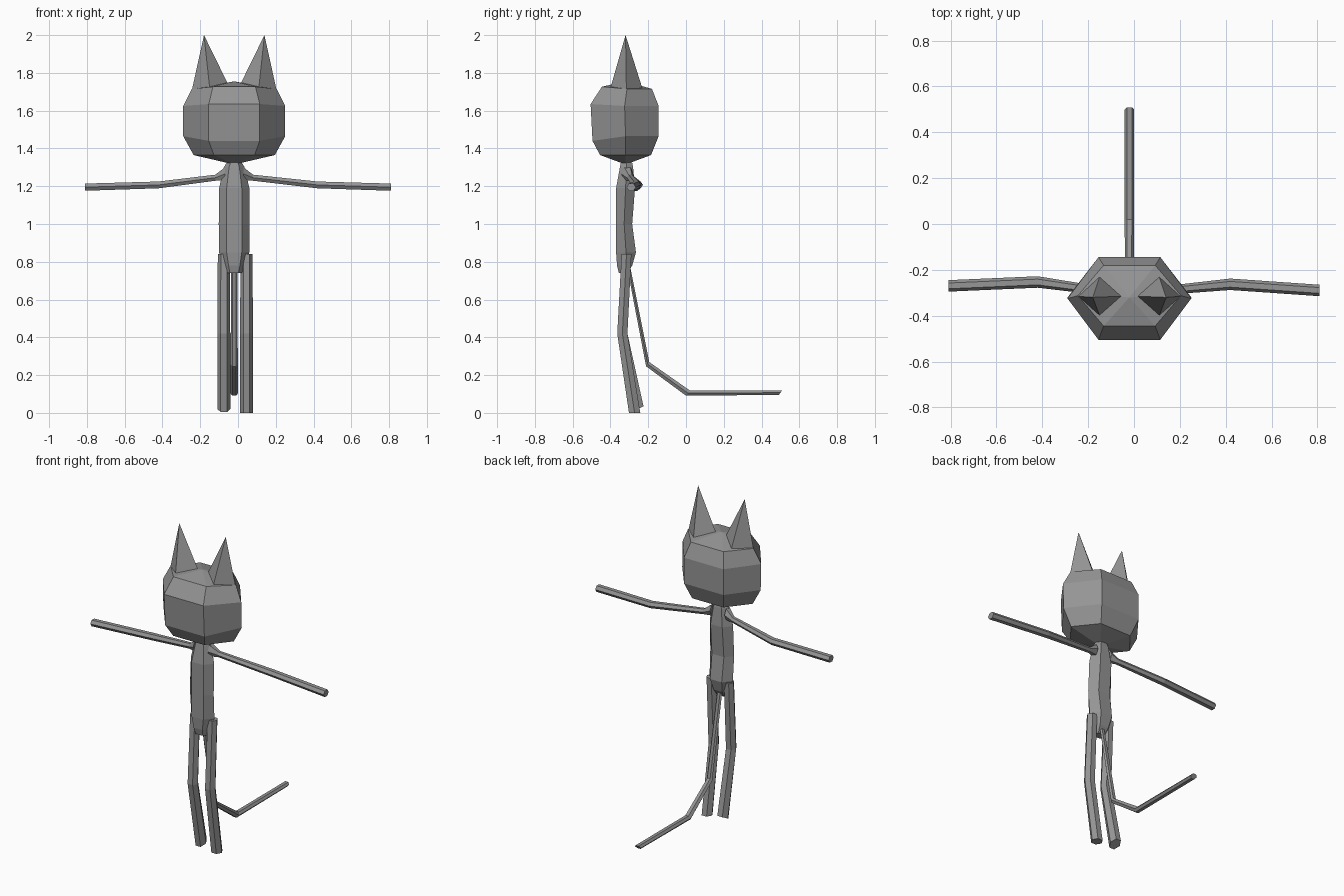
import bpy, bmesh, math
from mathutils import Vector

if "Cube" in bpy.data.objects:
    bpy.data.objects.remove(bpy.data.objects["Cube"])

CX = -0.02  # body centre line
grey = bpy.data.materials.new("grey")
grey.diffuse_color = (0.3, 0.3, 0.3, 1)
grey.use_nodes = True
grey.node_tree.nodes["Principled BSDF"].inputs["Base Color"].default_value = grey.diffuse_color


def finish(name, bm):
    bmesh.ops.recalc_face_normals(bm, faces=bm.faces)
    mesh = bpy.data.meshes.new(name)
    bm.to_mesh(mesh)
    bm.free()
    mesh.materials.append(grey)
    obj = bpy.data.objects.new(name, mesh)
    bpy.context.collection.objects.link(obj)
    return obj


def loft(name, rings):
    """Skin a list of vertex rings; a one-point ring makes a tip."""
    bm = bmesh.new()
    loops = [[bm.verts.new(p) for p in ring] for ring in rings]
    for a, b in zip(loops, loops[1:]):
        n = max(len(a), len(b))
        for i in range(n):
            j = (i + 1) % n
            if len(a) == 1:
                bm.faces.new((a[0], b[i], b[j]))
            elif len(b) == 1:
                bm.faces.new((a[i], a[j], b[0]))
            else:
                bm.faces.new((a[i], a[j], b[j], b[i]))
    for end in (loops[0], loops[-1]):
        if len(end) > 2:
            bm.faces.new(end)
    return finish(name, bm)


def hexagon(rx, y_front, y_back, z, z_front=0.0):
    """Six-sided ring with points left and right, flat at front and back."""
    mid, half = (y_front + y_back) / 2, (y_back - y_front) / 2
    pts = []
    for k in range(6):
        a = k * math.pi / 3
        s = math.sin(a) / math.sin(math.pi / 3)
        pts.append((CX + rx * math.cos(a), mid + half * s, z - min(s, 0) * z_front))
    return pts


def limb(name, path, radii, side, up):
    """Six-sided tube along a path, with fixed cross-section axes."""
    side, up = Vector(side), Vector(up)
    rings = []
    for p, (r1, r2) in zip(path, radii):
        rings.append([Vector(p) + side * r1 * math.cos(k * math.pi / 3)
                      + up * r2 * math.sin(k * math.pi / 3) / 0.866 for k in range(6)])
    return loft(name, rings)


# Head
loft("head", [[(CX, -0.32, 1.315)],
              hexagon(0.215, -0.455, -0.185, 1.365),
              hexagon(0.27, -0.495, -0.145, 1.465, -0.025),
              hexagon(0.27, -0.505, -0.145, 1.625, 0.01),
              hexagon(0.225, -0.445, -0.18, 1.715, 0.012),
              [(CX, -0.32, 1.755)]])

# Ears: four-sided spikes sunk into the head
for label, s in (("left", -1), ("right", 1)):
    base = [(CX + s * 0.235, -0.315, 1.66), (CX + s * 0.13, -0.40, 1.72),
            (CX + s * 0.035, -0.315, 1.745), (CX + s * 0.13, -0.23, 1.715)]
    loft(label + "_ear", [base, [(CX + s * 0.16, -0.32, 2.0)]])

# Torso
loft("torso", [hexagon(0.045, -0.355, -0.31, 0.74),
               hexagon(0.06, -0.365, -0.285, 0.78),
               hexagon(0.08, -0.37, -0.265, 0.85),
               hexagon(0.082, -0.37, -0.285, 1.0),
               hexagon(0.08, -0.37, -0.27, 1.19),
               hexagon(0.055, -0.35, -0.28, 1.30),
               hexagon(0.04, -0.345, -0.285, 1.325)])

# Arms
for label, s, ys in (("left", -1, (-0.285, -0.253, -0.27)), ("right", 1, (-0.285, -0.263, -0.29))):
    path = [(CX + s * 0.05, -0.31, 1.265), (CX + s * 0.10, ys[0] - 0.01, 1.245),
            (s * 0.42, ys[1], 1.207), (s * 0.81, ys[2], 1.195)]
    limb(label + "_arm", path, [(0.032, 0.034), (0.018, 0.016), (0.025, 0.018), (0.025, 0.019)],
         (0, 1, 0), (0, 0, 1))

# Legs
for label, x, foot_y, lift in (("left", -0.075, -0.255, 0.02), ("right", 0.045, -0.272, 0.0)):
    leg = limb(label + "_leg", [(x, -0.315, 0.84), (x, -0.337, 0.42), (x, foot_y, lift)],
               [(0.032, 0.026), (0.034, 0.027), (0.034, 0.03)], (1, 0, 0), (0, 1, 0))
    if lift:  # this foot is tipped, with its heel raised
        for v in leg.data.vertices:
            if v.co.z < 0.1:
                v.co.z += (v.co.y - foot_y) * 0.5

# Tail
limb("tail", [(CX, -0.305, 0.78), (CX, -0.203, 0.258), (CX, 0.01, 0.105), (CX, 0.50, 0.107)],
     [(0.017, 0.011), (0.019, 0.014), (0.021, 0.017), (0.021, 0.015)],
     (1, 0, 0), (0, 0.6, 0.8))
